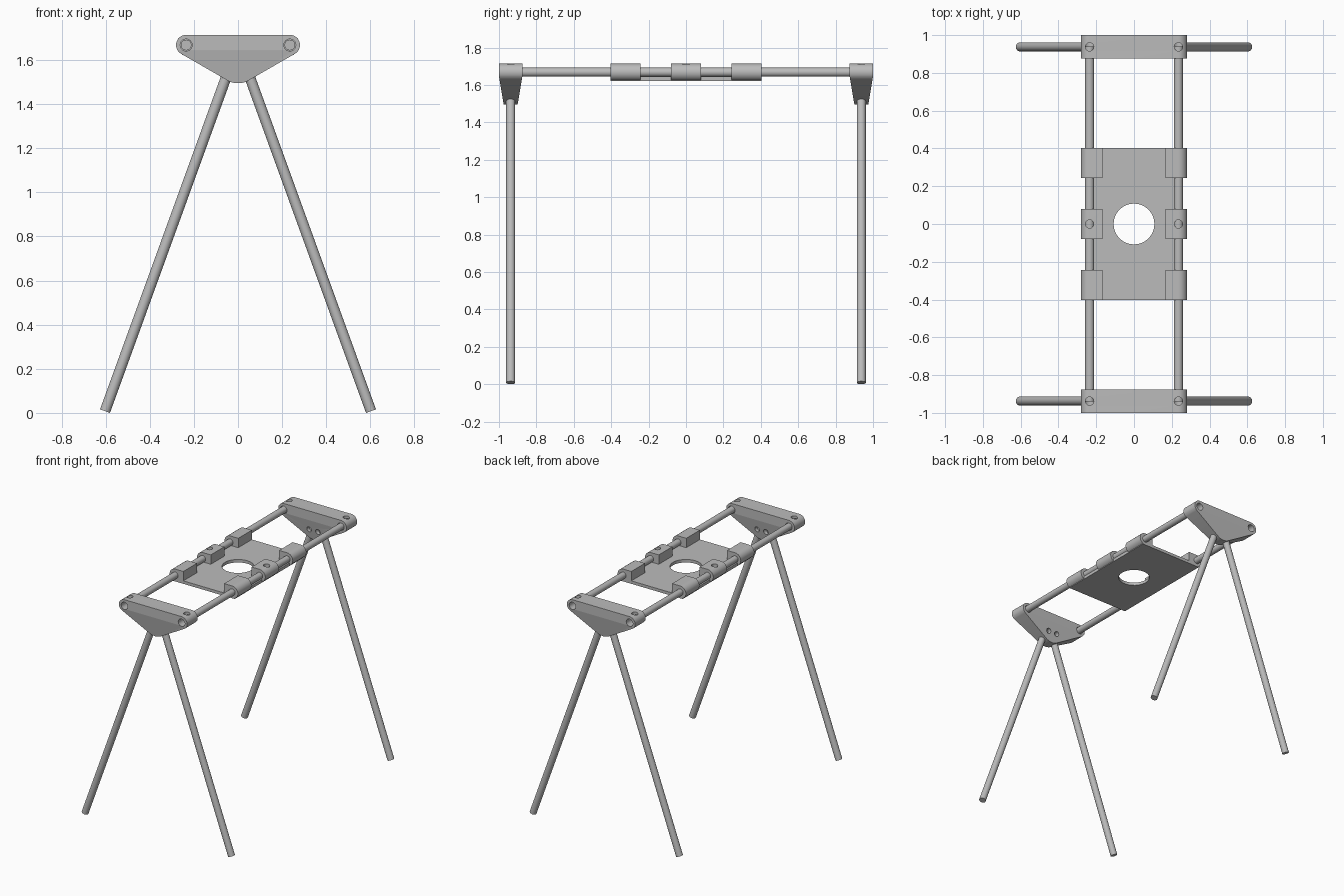
import bpy, bmesh
from math import pi, sin, cos, radians
from mathutils import Vector, Matrix

cube = bpy.data.objects.get("Cube")
if cube:
    bpy.data.objects.remove(cube, do_unlink=True)

grey = bpy.data.materials.new("plain grey")
grey.use_nodes = True
COLOUR = (0.5, 0.5, 0.5, 1)
grey.diffuse_color = COLOUR
grey.node_tree.nodes["Principled BSDF"].inputs["Base Color"].default_value = COLOUR

ROD_X, ROD_Z, ROD_R = 0.235, 1.668, 0.024
END_R = 0.046            # rounded ends around the rods
TOP_Z = ROD_Z + END_R
LEG_Y = 0.9375


def finish(name, bm):
    """Turn a bmesh into a grey object with smooth round faces."""
    bmesh.ops.recalc_face_normals(bm, faces=bm.faces)
    mesh = bpy.data.meshes.new(name)
    bm.to_mesh(mesh)
    bm.free()
    obj = bpy.data.objects.new(name, mesh)
    bpy.context.collection.objects.link(obj)
    mesh.materials.append(grey)
    return obj


def smooth(obj):
    bpy.ops.object.select_all(action='DESELECT')
    obj.select_set(True)
    bpy.context.view_layer.objects.active = obj
    bpy.ops.object.shade_smooth_by_angle(angle=radians(30))


def cylinder(name, start, end, radius):
    start, end = Vector(start), Vector(end)
    axis = end - start
    bm = bmesh.new()
    turn = axis.to_track_quat('Z', 'Y').to_matrix().to_4x4()
    bmesh.ops.create_cone(bm, cap_ends=True, segments=32, radius1=radius, radius2=radius,
                          depth=axis.length, matrix=Matrix.Translation((start + end) / 2) @ turn)
    return finish(name, bm)


def extrude_profile(points, y0, y1):
    """Extrude an x-z outline along y."""
    bm = bmesh.new()
    face = bm.faces.new([bm.verts.new((x, y0, z)) for x, z in points])
    new = bmesh.ops.extrude_face_region(bm, geom=[face])["geom"]
    bmesh.ops.translate(bm, vec=(0, y1 - y0, 0),
                        verts=[v for v in new if isinstance(v, bmesh.types.BMVert)])
    return bm


def arc(cx, cz, radius, a0, a1, steps):
    angles = [radians(a0 + (a1 - a0) * i / steps) for i in range(steps + 1)]
    return [(cx + radius * cos(a), cz + radius * sin(a)) for a in angles]


def cut(obj, cutters):
    for cutter in cutters:
        mod = obj.modifiers.new("hole", 'BOOLEAN')
        mod.operation = 'DIFFERENCE'
        mod.solver = 'EXACT'
        mod.object = cutter
    bpy.context.view_layer.update()
    graph = bpy.context.evaluated_depsgraph_get()
    mesh = bpy.data.meshes.new_from_object(obj.evaluated_get(graph))
    obj.modifiers.clear()
    obj.data = mesh
    for cutter in cutters:
        bpy.data.objects.remove(cutter, do_unlink=True)
    smooth(obj)


# End brackets: rounded triangle, tapering in depth below the rods
half = arc(0, 1.595, 0.1, 270, 303, 6) + arc(ROD_X, ROD_Z, END_R, 303, 450, 16)
outline = half + [(-x, z) for x, z in reversed(half[1:])]
TAPER_Z = 1.645
for side, label in ((-1, "front"), (1, "back")):
    bm = extrude_profile(outline, side * 0.875, side * 1.0)
    bmesh.ops.bisect_plane(bm, geom=bm.verts[:] + bm.edges[:] + bm.faces[:],
                           plane_co=(0, 0, TAPER_Z), plane_no=(0, 0, 1))
    for v in bm.verts:
        drop = max(0, TAPER_Z - v.co.z)
        v.co.y += (LEG_Y * side - v.co.y) * 2.7 * drop
    bracket = finish(label + "_bracket", bm)
    holes = []
    for s in (-1, 1):
        x = s * ROD_X
        holes += [
            cylinder("rod_hole", (x, side * 0.8, ROD_Z), (x, side * 1.1, ROD_Z), 0.027),
            cylinder("screw_hole", (x, side * LEG_Y, ROD_Z), (x, side * LEG_Y, 1.8), 0.022),
            cylinder("leg_screw_hole", (s * 0.036, side * 0.8, 1.57),
                     (s * 0.036, side * LEG_Y, 1.57), 0.019)]
    cut(bracket, holes)

    # Splayed legs
    for s, hand in ((-1, "right"), (1, "left")):
        smooth(cylinder(f"{label}_{hand}_leg", (s * 0.603, side * LEG_Y, 0.008),
                        (s * 0.029, side * LEG_Y, 1.59), ROD_R))

# Long rods
for s, hand in ((-1, "right"), (1, "left")):
    smooth(cylinder(hand + "_rod", (s * ROD_X, -0.94, ROD_Z), (s * ROD_X, 0.94, ROD_Z), ROD_R))

# Centre plate with a round opening
BASE_Z = ROD_Z - END_R
bm = extrude_profile([(-0.255, BASE_Z), (0.255, BASE_Z), (0.255, 1.644), (-0.255, 1.644)],
                     -0.403, 0.403)
plate = finish("centre_plate", bm)
cut(plate, [cylinder("opening", (0, 0, 1.5), (0, 0, 1.8), 0.108)])

# Clips holding the plate on the rods
for s, hand in ((-1, "right"), (1, "left")):
    shape = [(0.168, TOP_Z), (0.168, BASE_Z)] + arc(ROD_X, ROD_Z, END_R, 270, 450, 18)
    for y, place in ((-0.323, "front"), (0, "middle"), (0.323, "back")):
        bm = extrude_profile([(s * x, z) for x, z in shape], y - 0.08, y + 0.08)
        clip = finish(f"{place}_{hand}_clip", bm)
        holes = []
        if place == "middle":
            holes = [cylinder("screw_hole", (s * ROD_X, 0, ROD_Z), (s * ROD_X, 0, 1.8), 0.022)]
        cut(clip, holes)
